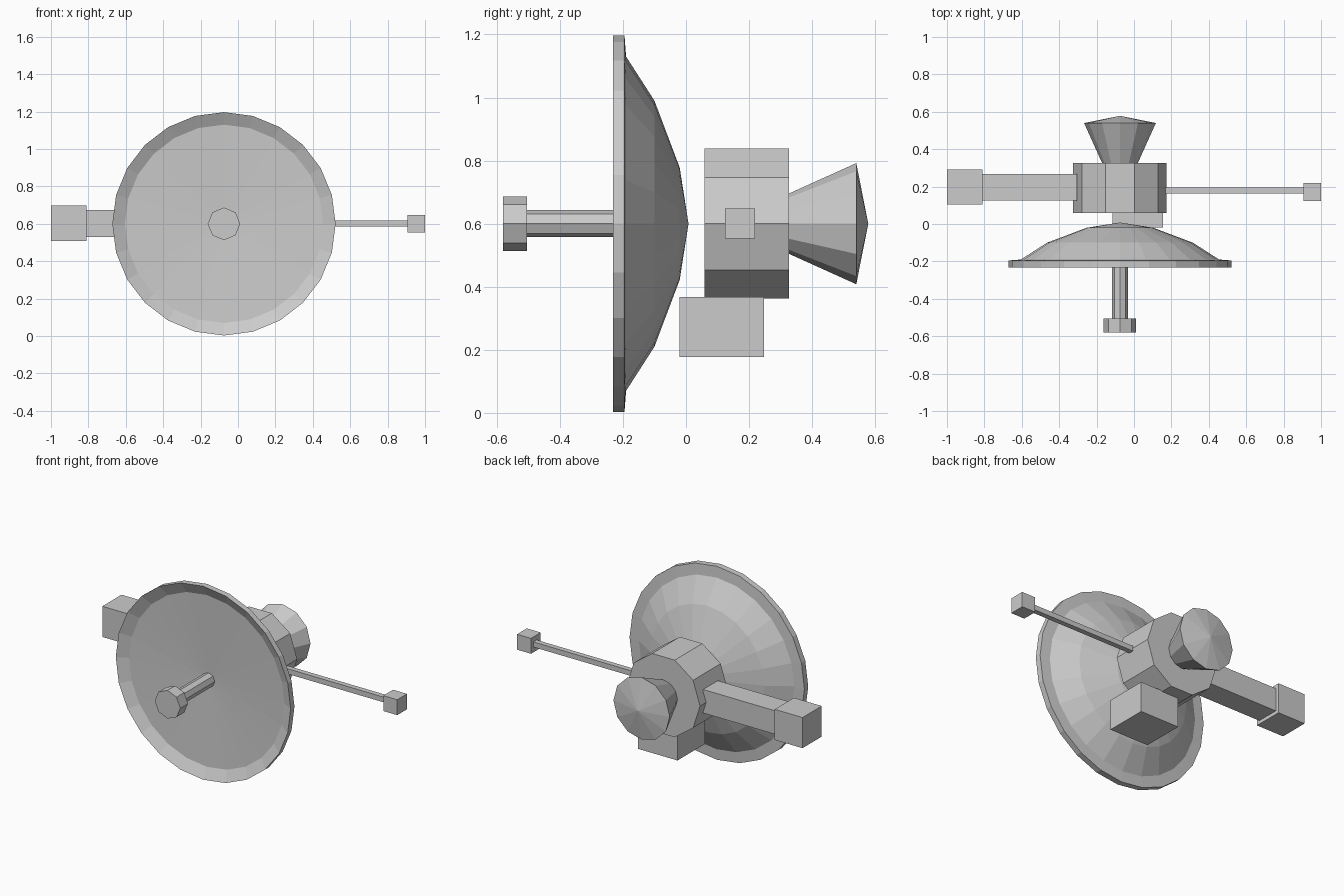
import bpy, bmesh, math

if "Cube" in bpy.data.objects:
    bpy.data.objects.remove(bpy.data.objects["Cube"])

CX, CZ = -0.075, 0.60   # main axis of the probe, running along y


def finish(name, bm):
    bmesh.ops.recalc_face_normals(bm, faces=bm.faces)
    mesh = bpy.data.meshes.new(name)
    bm.to_mesh(mesh)
    bm.free()
    obj = bpy.data.objects.new(name, mesh)
    bpy.context.collection.objects.link(obj)
    return obj


def lathe_y(name, profile, sides):
    """Closed low-poly solid turned round the main axis; profile is (y, radius)."""
    bm = bmesh.new()
    rings = []
    for y, r in profile:
        n = sides if r > 0 else 1
        rings.append([bm.verts.new((CX + r * math.cos(math.tau * i / n), y,
                                    CZ + r * math.sin(math.tau * i / n)))
                      for i in range(n)])
    for a, b in zip(rings, rings[1:]):
        for i in range(sides):
            j = (i + 1) % sides
            quad = [a[i % len(a)], a[j % len(a)], b[j % len(b)], b[i % len(b)]]
            bm.faces.new(list(dict.fromkeys(quad)))
    for ring in (rings[0], rings[-1]):
        if len(ring) > 1:
            bm.faces.new(ring)
    return finish(name, bm)


def box(name, x, y, z):
    """Box given by its (min, max) extents on each axis."""
    bm = bmesh.new()
    bmesh.ops.create_cube(bm, size=1)
    for v in bm.verts:
        v.co = [(lo + hi) / 2 + c * (hi - lo) for c, (lo, hi) in zip(v.co, (x, y, z))]
    return finish(name, bm)


# Dish: shallow front, bevelled rim, domed back
lathe_y("dish", [(-0.175, 0), (-0.198, 0.53), (-0.232, 0.597), (-0.195, 0.597),
                 (-0.19, 0.53), (-0.10, 0.39), (-0.02, 0.178), (0.008, 0)], 24)

# Antenna feed in front of the dish
lathe_y("feed_stem", [(-0.51, 0.043), (-0.18, 0.043)], 8)
lathe_y("feed_head", [(-0.58, 0.087), (-0.505, 0.087)], 8)

# Ten-sided body and rear nozzle
lathe_y("body", [(0.058, 0.25), (0.327, 0.25)], 10)
lathe_y("nozzle", [(0.325, 0.095), (0.54, 0.192), (0.578, 0)], 12)

# Thick arm with its power unit
box("power_arm", (-0.82, -0.305), (0.125, 0.268), (0.53, 0.675))
box("power_unit", (-1.0, -0.81), (0.105, 0.292), (0.508, 0.697))

# Thin boom with its sensor
box("sensor_boom", (0.12, 0.91), (0.163, 0.195), (0.585, 0.617))
box("sensor", (0.905, 1.0), (0.124, 0.219), (0.553, 0.648))

# Instrument box under the body
box("instrument_box", (-0.115, 0.155), (-0.02, 0.247), (0.178, 0.368))
